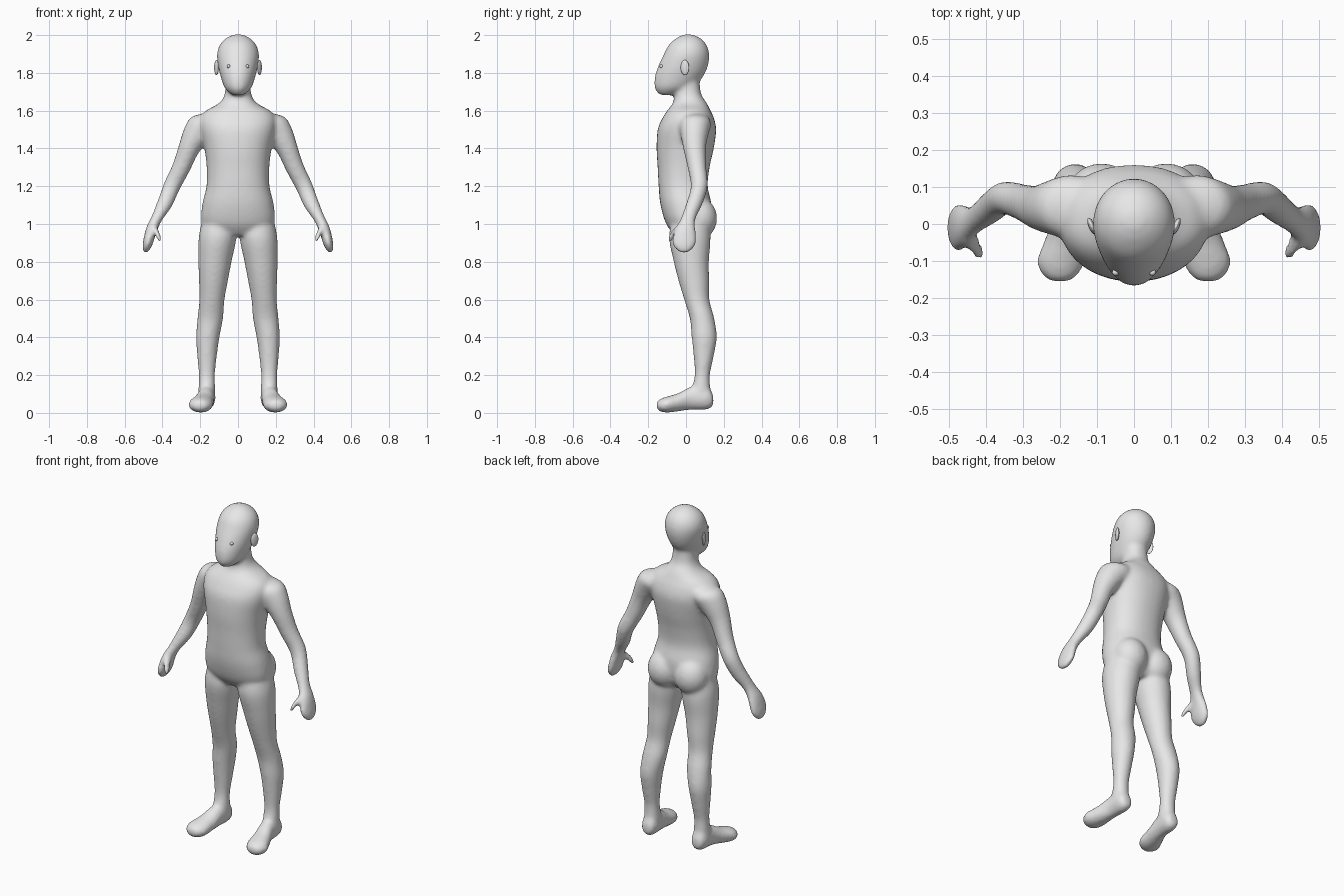
import bpy
import bmesh
import math
from mathutils import Vector, Matrix

default_cube = bpy.data.objects.get("Cube")
if default_cube:
    bpy.data.objects.remove(default_cube, do_unlink=True)

# One plain grey clay colour
clay = bpy.data.materials.new("grey clay")
clay.use_nodes = True
clay.diffuse_color = (0.8, 0.8, 0.8, 1)
clay.node_tree.nodes["Principled BSDF"].inputs["Base Color"].default_value = clay.diffuse_color

AXIS_X, AXIS_Y, AXIS_Z = Vector((1, 0, 0)), Vector((0, 1, 0)), Vector((0, 0, 1))
RING_SIDES = 32
STEPS = 5


def smooth_path(sections):
    """Catmull-Rom interpolation through the cross-sections."""
    points = [Vector(section) for section in sections]
    result = []
    for i in range(len(points) - 1):
        before, start = points[max(i - 1, 0)], points[i]
        end, after = points[i + 1], points[min(i + 2, len(points) - 1)]
        for step in range(STEPS):
            t = step / STEPS
            slope_in, slope_out = (end - before) / 2, (after - start) / 2
            curve = (start * (2 * t**3 - 3 * t**2 + 1) + slope_in * (t**3 - 2 * t**2 + t)
                     + end * (3 * t**2 - 2 * t**3) + slope_out * (t**3 - t**2))
            result.append(curve)
    return result + [points[-1]]


def loft(bm, sections, axis_u, axis_v, side=1, power=1.0):
    """Closed tube of rings; each section is x, y, z, radius u, radius v."""
    rings = []
    for x, y, z, radius_u, radius_v in smooth_path(sections):
        ring = []
        for k in range(RING_SIDES):
            angle = math.tau * k / RING_SIDES
            c, s = math.cos(angle), math.sin(angle)
            point = (Vector((x, y, z))
                     + axis_u * radius_u * math.copysign(abs(c) ** power, c)
                     + axis_v * radius_v * math.copysign(abs(s) ** power, s))
            point.x *= side
            ring.append(bm.verts.new(point))
        rings.append(ring)
    faces = [bm.faces.new(rings[0]), bm.faces.new(rings[-1])]
    for lower, upper in zip(rings, rings[1:]):
        for k in range(RING_SIDES):
            n = (k + 1) % RING_SIDES
            faces.append(bm.faces.new((lower[k], lower[n], upper[n], upper[k])))
    bmesh.ops.recalc_face_normals(bm, faces=faces)


def upright(rows):
    """Rows of height, centre x, front, back, half width to loft sections."""
    return [(x, (front + back) / 2, z, width, (back - front) / 2)
            for z, x, front, back, width in rows]


def ellipsoid(bm, centre, radii, turn=0.0):
    matrix = (Matrix.Translation(centre) @ Matrix.Rotation(turn, 4, "Z")
              @ Matrix.Diagonal((*radii, 1)))
    bmesh.ops.create_uvsphere(bm, u_segments=24, v_segments=16, radius=1, matrix=matrix)


def make_object(name, bm):
    mesh = bpy.data.meshes.new(name)
    bm.to_mesh(mesh)
    bm.free()
    mesh.materials.append(clay)
    mesh.shade_smooth()
    obj = bpy.data.objects.new(name, mesh)
    bpy.context.collection.objects.link(obj)
    return obj


# Torso and neck
torso = upright([
    (0.94, 0, -.06, .09, .12), (1.0, 0, -.105, .125, .19), (1.1, 0, -.135, .135, .19),
    (1.2, 0, -.145, .115, .167), (1.3, 0, -.15, .125, .166), (1.4, 0, -.156, .147, .178),
    (1.5, 0, -.15, .16, .2), (1.56, 0, -.125, .148, .2), (1.6, 0, -.1, .13, .17),
    (1.64, 0, -.07, .11, .1), (1.69, 0, -.06, .08, .07), (1.78, 0, -.06, .07, .065)])

# Head with a forward jaw
head = upright([
    (1.682, 0, -.14, -.06, .03), (1.72, 0, -.166, .03, .07), (1.78, 0, -.165, .09, .092),
    (1.84, 0, -.145, .117, .106), (1.9, 0, -.117, .123, .111), (1.95, 0, -.09, .108, .096),
    (1.985, 0, -.05, .075, .062), (2.004, 0, -.01, .03, .02)])

# Leg from hip to ankle
leg = upright([
    (1.04, .1, -.07, .11, .085), (.93, .108, -.09, .13, .1), (.8, .122, -.065, .121, .088),
    (.7, .13, -.04, .123, .077), (.6, .138, -.01, .124, .067), (.5, .147, .02, .15, .068),
    (.4, .16, .03, .163, .062), (.3, .164, .04, .147, .052), (.2, .165, .046, .127, .043),
    (.12, .165, .03, .13, .045), (.06, .165, .04, .13, .04)])

# Foot from heel to toe: y, centre x, bottom, top, half width
foot = [(x, y, (low + high) / 2, width, (high - low) / 2) for y, x, low, high, width in [
    (.145, .165, .04, .09, .025), (.115, .165, .018, .14, .045), (.03, .17, .016, .14, .046),
    (-.04, .185, .008, .105, .056), (-.1, .198, .001, .087, .065),
    (-.14, .2, .008, .072, .048), (-.157, .2, .025, .055, .02)]]

# Arm from shoulder to fingertips, and thumb
arm = [
    (.12, .05, 1.56, .06, .07), (.17, .048, 1.53, .085, .085), (.215, .045, 1.48, .075, .075),
    (.26, .045, 1.4, .057, .06), (.3, .058, 1.3, .049, .05), (.35, .07, 1.2, .045, .045),
    (.387, .045, 1.11, .041, .044), (.43, .012, 1.03, .03, .04),
    (.458, -.004, .97, .03, .055), (.475, -.01, .91, .028, .065),
    (.487, -.01, .87, .021, .05), (.494, -.01, .848, .008, .02)]
thumb = [(.447, -.02, 1.0, .018, .02), (.43, -.058, .96, .02, .022),
         (.42, -.08, .925, .017, .019), (.416, -.088, .905, .007, .008)]

body_mesh = bmesh.new()
loft(body_mesh, torso, AXIS_X, AXIS_Y, power=0.9)
loft(body_mesh, head, AXIS_X, AXIS_Y)
arm_across = Vector((0.9, 0, 0.44))
for side in (1, -1):
    loft(body_mesh, leg, AXIS_X, AXIS_Y, side)
    loft(body_mesh, foot, AXIS_X, AXIS_Z, side)
    loft(body_mesh, arm, arm_across, AXIS_Y, side)
    loft(body_mesh, thumb, arm_across, AXIS_Y, side)
    # Buttock
    ellipsoid(body_mesh, (side * .088, .07, 1.03), (.098, .095, .11))
body = make_object("body", body_mesh)

# Fuse the overlapping parts into one soft skin
fuse = body.modifiers.new("fuse", "REMESH")
fuse.mode = "VOXEL"
fuse.voxel_size = 0.01
fuse.use_smooth_shade = True
soften = body.modifiers.new("soften", "SMOOTH")
soften.factor = 0.5
soften.iterations = 12

# Ears and eyes
for side, label in ((1, "left"), (-1, "right")):
    ear = bmesh.new()
    ellipsoid(ear, (side * .114, -.006, 1.828), (.009, .024, .04), side * -0.4)
    make_object(label + "_ear", ear)
    eye = bmesh.new()
    ellipsoid(eye, (side * .05, -.131, 1.835), (.009, .009, .009))
    make_object(label + "_eye", eye)
